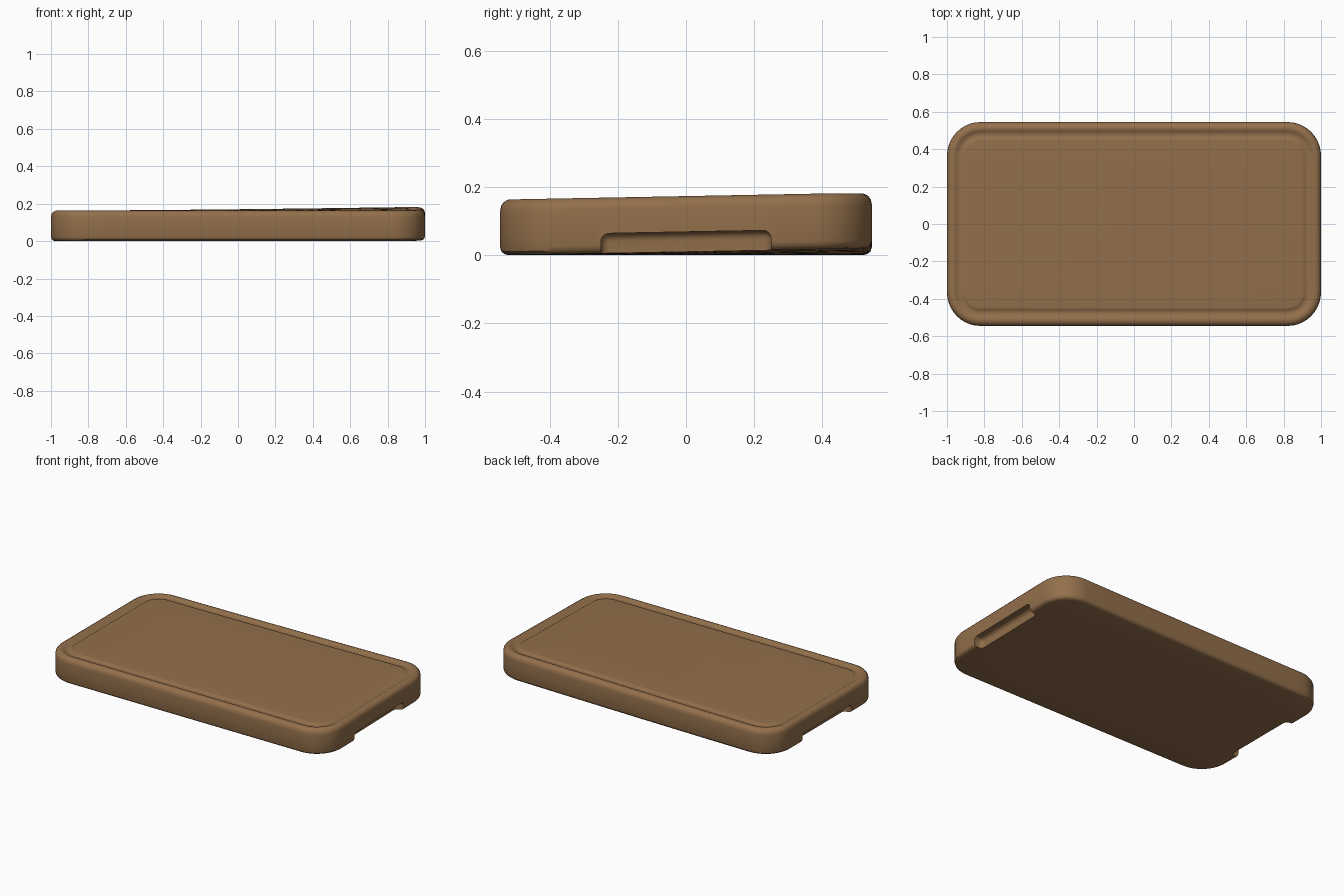
import bpy, bmesh, math

if "Cube" in bpy.data.objects:
    bpy.data.objects.remove(bpy.data.objects["Cube"], do_unlink=True)

HALF_X, HALF_Y, CORNER = 1.0, 0.545, 0.18
WARP = 0.021

wood = bpy.data.materials.new("warm brown wood")
wood.use_nodes = True
colour = (0.29, 0.16, 0.07, 1)
wood.diffuse_color = colour
wood.node_tree.nodes["Principled BSDF"].inputs["Base Color"].default_value = colour


def warp(bm):
    """Lift the back left corner slightly, like a board that has twisted."""
    for v in bm.verts:
        u = max(0, (v.co.x + HALF_X) / (2 * HALF_X))
        w = max(0, (v.co.y + HALF_Y) / (2 * HALF_Y))
        v.co.z += WARP * u ** 1.5 * w


def outline(inset, steps=10, splits=10):
    """Rounded rectangle, with its straight sides split so it can warp."""
    hx, hy = HALF_X - inset, HALF_Y - inset
    r = max(CORNER - inset, 0.05)
    pts = []
    for i, (sx, sy) in enumerate(((1, 1), (-1, 1), (-1, -1), (1, -1))):
        for k in range(steps + 1):
            a = math.pi / 2 * (i + k / steps)
            pts.append((sx * (hx - r) + r * math.cos(a),
                        sy * (hy - r) + r * math.sin(a)))
    full = []
    for i, p in enumerate(pts):
        full.append(p)
        if i % (steps + 1) == steps:
            q = pts[(i + 1) % len(pts)]
            full += [(p[0] + (q[0] - p[0]) * t / splits,
                      p[1] + (q[1] - p[1]) * t / splits) for t in range(1, splits)]
    return full


def make_object(name, bm):
    mesh = bpy.data.meshes.new(name)
    bm.to_mesh(mesh)
    bm.free()
    ob = bpy.data.objects.new(name, mesh)
    bpy.context.collection.objects.link(ob)
    mesh.materials.append(wood)
    return ob


# Board section from underside to juice groove: inset, height, ring scale
section = [(0.025, 0.002, s) for s in (0.05, 0.35, 0.7, 1)]
section += [(0.013, 0.005, 1), (0.004, 0.012, 1), (0, 0.025, 1), (0, 0.132, 1),
            (0.003, 0.147, 1), (0.011, 0.158, 1), (0.025, 0.165, 1), (0.04, 0.165, 1),
            (0.048, 0.161, 1), (0.058, 0.156, 1), (0.07, 0.154, 1), (0.082, 0.156, 1),
            (0.091, 0.162, 1)]
section += [(0.1, 0.163, s) for s in (1, 0.7, 0.35, 0.05)]

bm = bmesh.new()
rings = [[bm.verts.new((x * s, y * s, z)) for x, y in outline(inset)]
         for inset, z, s in section]
for low, high in zip(rings, rings[1:]):
    n = len(low)
    for i in range(n):
        j = (i + 1) % n
        bm.faces.new((low[i], low[j], high[j], high[i]))
bm.faces.new(rings[0][::-1])
bm.faces.new(rings[-1])
bmesh.ops.recalc_face_normals(bm, faces=bm.faces)
warp(bm)
board = make_object("cutting_board", bm)

# Finger notches under both ends
for side, label in ((1, "left"), (-1, "right")):
    bm = bmesh.new()
    bmesh.ops.create_cube(bm, size=1)
    for v in bm.verts:
        v.co = (side * 1.05 + v.co.x * 0.21, v.co.y * 0.5, 0.0 + v.co.z * 0.12)
    bmesh.ops.bevel(bm, geom=bm.edges[:], offset=0.025, segments=5,
                    profile=0.5, affect='EDGES')
    bmesh.ops.recalc_face_normals(bm, faces=bm.faces)
    warp(bm)
    cutter = make_object(label + "_notch_cutter", bm)
    cutter.hide_render = True
    cut = board.modifiers.new(label + "_notch", 'BOOLEAN')
    cut.operation = 'DIFFERENCE'
    cut.solver = 'EXACT'
    cut.object = cutter
    bpy.context.view_layer.objects.active = board
    bpy.ops.object.modifier_apply(modifier=cut.name)
    bpy.data.objects.remove(cutter, do_unlink=True)

bpy.ops.object.select_all(action='DESELECT')
board.select_set(True)
bpy.context.view_layer.objects.active = board
bpy.ops.object.shade_smooth_by_angle(angle=math.radians(35))

# Rest the board on the ground
lowest = min(v.co.z for v in board.data.vertices)
for v in board.data.vertices:
    v.co.z -= lowest
